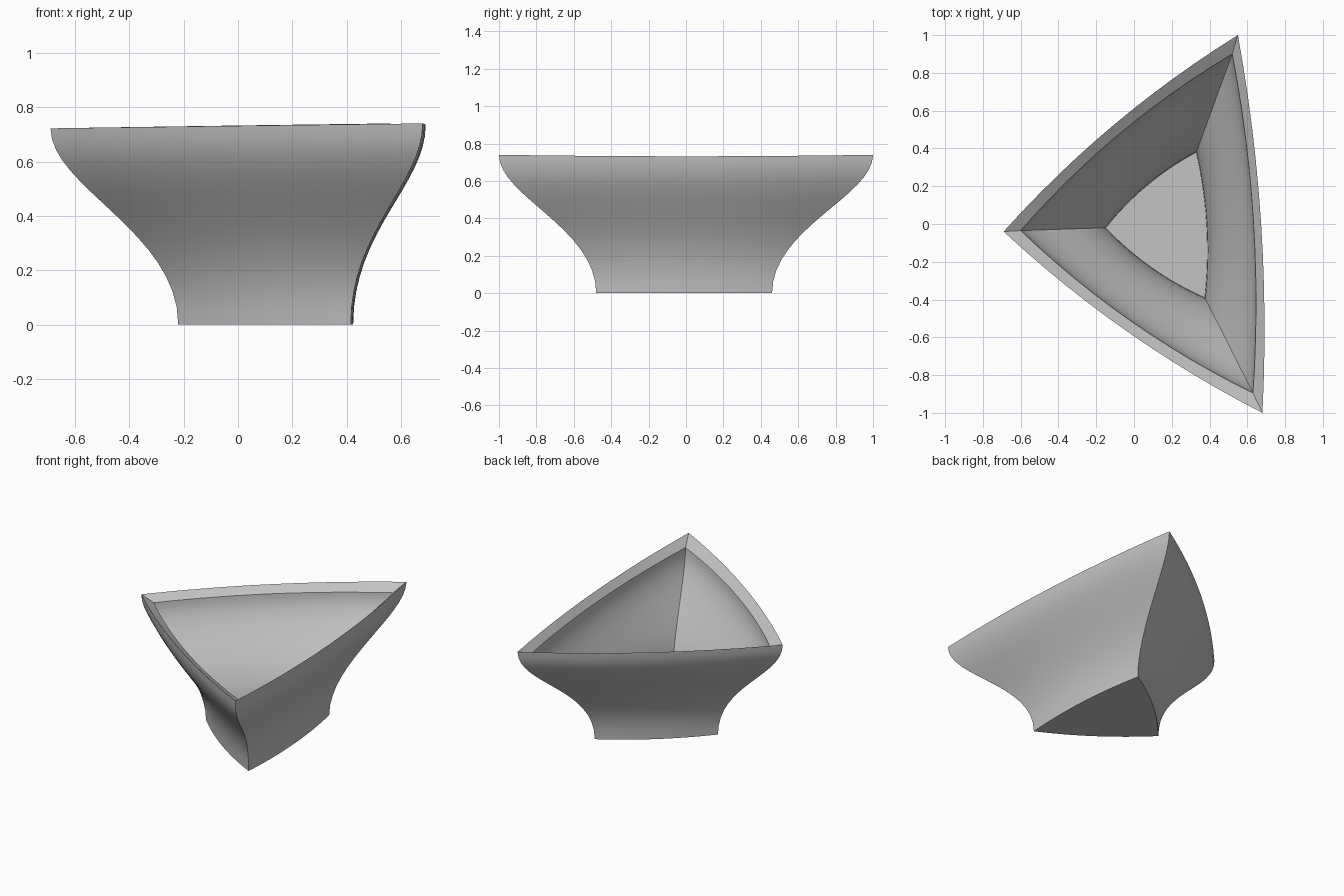
import bpy, bmesh
from mathutils import Vector

if "Cube" in bpy.data.objects:
    bpy.data.objects.remove(bpy.data.objects["Cube"])

SEGS = 12    # points along each side of the triangle
STEPS = 16   # rings up each wall

# Corner triangles: left, back, front-right
FOOT = [Vector(p) for p in ((-0.22, -0.025, 0), (0.355, 0.46, 0), (0.415, -0.48, 0))]
LIP = [Vector(p) for p in ((-0.69, -0.04, 0.722), (0.55, 1.0, 0.74), (0.68, -1.0, 0.74))]
INNER_LIP = [Vector(p) for p in ((-0.60, -0.035, 0.688), (0.52, 0.90, 0.697), (0.63, -0.895, 0.695))]
FLOOR = [Vector(p) for p in ((-0.15, -0.02, 0.05), (0.33, 0.38, 0.05), (0.375, -0.39, 0.05))]


def s_curve(t):
    """Wall profile: spread outward and fraction of height."""
    a, b, c = 3 * t * (1 - t) ** 2, 3 * t * t * (1 - t), t ** 3
    return b + c, 0.47 * a + 0.70 * b + c


def ring(bm, low, high, t):
    """Triangle with bowed sides, part way up a wall."""
    w, f = s_curve(t)
    corners = []
    for p, q in zip(low, high):
        c = p.lerp(q, w)
        c.z = p.z + (q.z - p.z) * f
        corners.append(c)
    bow = 0.032 + 0.026 * w
    verts = []
    for i in range(3):
        a, b = corners[i], corners[(i + 1) % 3]
        d = b - a
        out = Vector((-d.y, d.x, 0)).normalized()
        for k in range(SEGS):
            u = k / SEGS
            arch = 4 * u * (1 - u)
            p = a.lerp(b, u) + out * bow * arch
            if i == 1:
                p.z -= 0.008 * arch * f * (high[0].z > 0.1) * w
            verts.append(bm.verts.new(p))
    return verts


bm = bmesh.new()
# Outer wall upward, then inner wall downward; the lip joins them
rings = [ring(bm, FOOT, LIP, i / STEPS) for i in range(STEPS + 1)]
rings += [ring(bm, FLOOR, INNER_LIP, 1 - i / STEPS) for i in range(STEPS + 1)]
n = 3 * SEGS
for r0, r1 in zip(rings, rings[1:]):
    for k in range(n):
        j = (k + 1) % n
        bm.faces.new((r0[k], r0[j], r1[j], r1[k]))
# Underside and inside floor
bm.faces.new(rings[0])
bm.faces.new(rings[-1])
bmesh.ops.recalc_face_normals(bm, faces=bm.faces[:])

mesh = bpy.data.meshes.new("triangular_bowl")
bm.to_mesh(mesh)
bm.free()
bowl = bpy.data.objects.new("triangular_bowl", mesh)
bpy.context.collection.objects.link(bowl)

grey = bpy.data.materials.new("light_grey")
grey.diffuse_color = (0.55, 0.55, 0.55, 1)
grey.use_nodes = True
grey.node_tree.nodes["Principled BSDF"].inputs["Base Color"].default_value = grey.diffuse_color
mesh.materials.append(grey)

bpy.context.view_layer.objects.active = bowl
bowl.select_set(True)
bpy.ops.object.shade_smooth_by_angle(angle=0.52)
